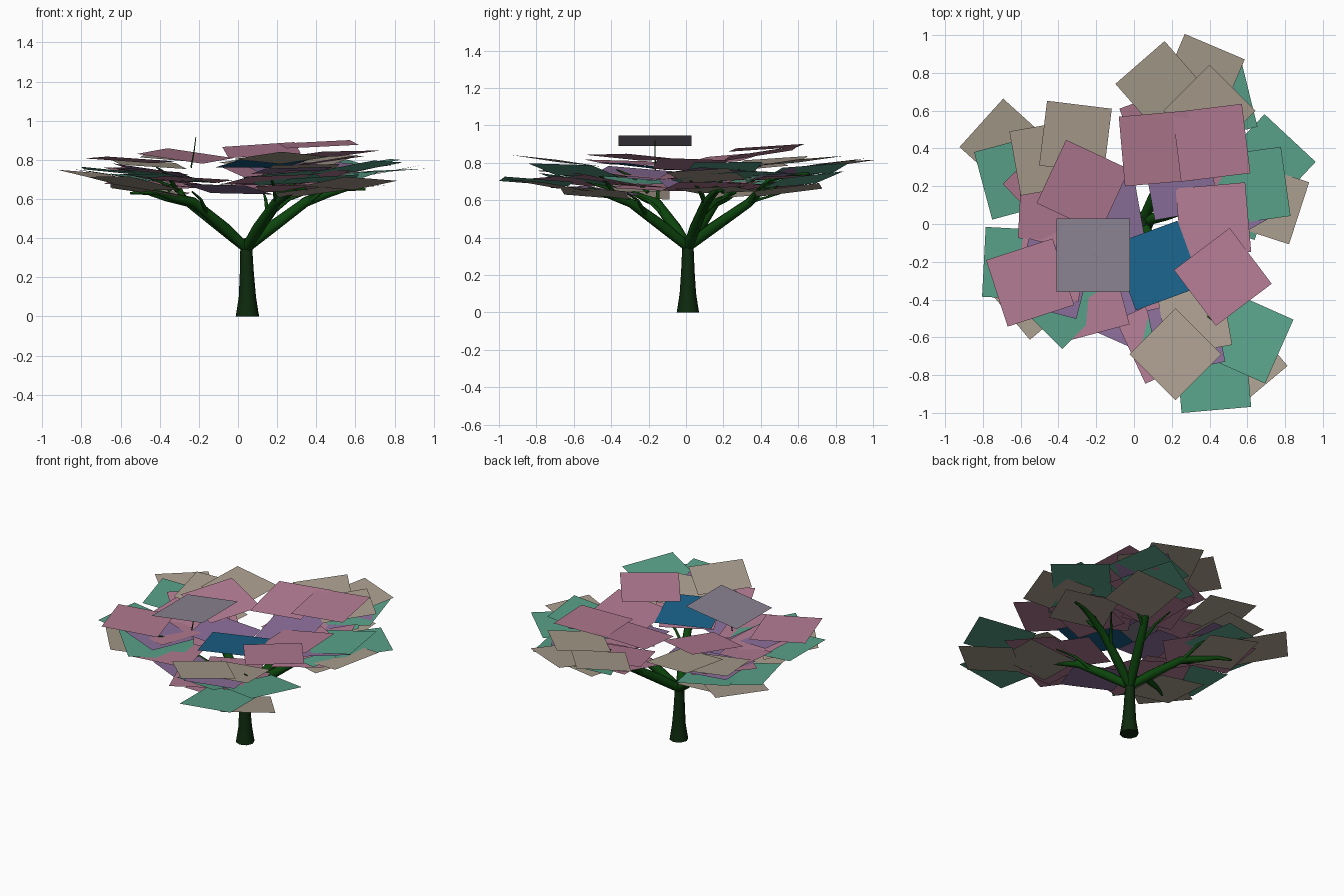
import bpy, random
from math import radians
from mathutils import Vector, Matrix

if "Cube" in bpy.data.objects:
    bpy.data.objects.remove(bpy.data.objects["Cube"])

random.seed(11)


def material(name, rgb):
    m = bpy.data.materials.new(name)
    m.diffuse_color = (*rgb, 1)
    m.use_nodes = True
    m.node_tree.nodes["Principled BSDF"].inputs["Base Color"].default_value = m.diffuse_color
    return m


BARK = material("bark", (0.004, 0.022, 0.004))
GREEN = material("branch_green", (0.004, 0.06, 0.004))
LEAF = {
    "p": material("leaf_pink", (0.45, 0.20, 0.29)),
    "v": material("leaf_violet", (0.26, 0.16, 0.33)),
    "t": material("leaf_tan", (0.40, 0.34, 0.27)),
    "g": material("leaf_teal", (0.10, 0.36, 0.25)),
    "b": material("leaf_blue", (0.01, 0.12, 0.25)),
    "s": material("leaf_slate", (0.25, 0.22, 0.28)),
}


def tube(name, points, mat):
    """Tapered tube through (x, y, z, radius) points."""
    cu = bpy.data.curves.new(name, "CURVE")
    cu.dimensions = "3D"
    cu.bevel_depth = 1
    cu.bevel_resolution = 2
    cu.use_fill_caps = True
    sp = cu.splines.new("POLY")
    sp.points.add(len(points) - 1)
    for p, (x, y, z, r) in zip(sp.points, points):
        p.co = (x, y, z, 1)
        p.radius = r
    cu.materials.append(mat)
    ob = bpy.data.objects.new(name, cu)
    bpy.context.collection.objects.link(ob)
    bpy.ops.object.select_all(action="DESELECT")
    bpy.context.view_layer.objects.active = ob
    ob.select_set(True)
    bpy.ops.object.convert(target="MESH")
    bpy.ops.object.shade_smooth_by_angle(angle=radians(50))


def card(name, x, y, z, turn, mat, size=0.37, slope=None):
    """Square leaf sheet, turned about z, rising away from the trunk."""
    h = size / 2
    if slope is None:
        slope = Vector((x, y)).normalized() * 0.13
        slope += Vector((random.uniform(-.06, .06), random.uniform(-.06, .06)))
    rot = Matrix.Rotation(radians(turn), 3, "Z")
    verts = []
    for c in ((-h, -h), (h, -h), (h, h), (-h, h)):
        v = rot @ Vector((*c, 0))
        verts.append((x + v.x, y + v.y, z + slope[0] * v.x + slope[1] * v.y))
    me = bpy.data.meshes.new(name)
    me.from_pydata(verts, [], [(0, 1, 2, 3)])
    me.materials.append(mat)
    bpy.context.collection.objects.link(bpy.data.objects.new(name, me))


# Trunk with flared foot
tube("trunk", [(.048, .01, 0, .06), (.048, .01, .035, .054), (.048, .01, .1, .044),
               (.045, .01, .22, .036), (.042, .01, .36, .030), (.04, .01, .40, .026)], BARK)


def cluster(key, tip, sheets):
    """One main branch with twigs, its upper leaf sheets and the layers below."""
    tx, ty, tz = tip

    def at(f):
        return .042 + (tx - .042) * f, .01 + (ty - .01) * f
    # Main branch: straight up and out, then levelling off
    tube(key + "_branch", [(*at(0), .35, .026), (*at(.2), .45, .031), (*at(.5), .585, .025),
                           (*at(.7), tz - .02, .020), (*at(.85), tz + .005, .014),
                           (*at(1), tz, .006)], GREEN)
    # Side twigs reaching into the leaves
    for i, (f, side, rise) in enumerate(((.35, .5, .13), (.5, -.55, .13), (.65, .35, .12))):
        x, y = at(f)
        d = Vector((tx, ty)) * .3 + Vector((-ty, tx)) * side * .4
        z = .35 + f * .45
        tube(f"{key}_twig_{i}", [(x, y, z, .012), (x + d.x * .5, y + d.y * .5, z + rise * .7, .008),
                                 (x + d.x, y + d.y, z + rise, .004)], GREEN)
    # Visible upper leaf sheets; the tan and violet ones are a little smaller
    for i, (x, y, turn, z, c) in enumerate(sheets):
        card(f"{key}_leaf_{i}", x, y, z, turn, LEAF[c], .345 if c in "tv" else .37)
    # Lower layers of leaf sheets under the canopy
    for i in range(6):
        x, y = at(.95 - .07 * (i * 2 % 5))
        card(f"{key}_lower_leaf_{i}", x + random.uniform(-.09, .09), y + random.uniform(-.09, .09),
             .645 + .02 * i + random.uniform(-.01, .01), random.uniform(0, 90),
             LEAF["tppgpv"[i]], .35)


# Sheets are (x, y, turn, z, colour)
cluster("back", (.36, .66, .74), [
    (.36, .78, -23, .79, "t"), (.43, .65, 14, .76, "g"), (.145, .725, 41, .79, "t"),
    (.40, .60, 45, .81, "t"), (.12, .40, 5, .85, "p"), (.41, .43, 7, .88, "p"),
    (.16, .50, 20, .74, "p")])
cluster("right", (.65, .20, .65), [
    (.70, .32, -43, .74, "g"), (.62, .20, 8, .77, "g"), (.71, .11, -18, .73, "t"),
    (.25, .22, 10, .76, "v"), (.42, .02, 5, .79, "p")])
cluster("front", (.35, -.60, .65), [
    (.47, -.28, 37, .83, "p"), (.12, -.22, 20, .78, "b"), (.22, -.69, 45, .81, "t"),
    (.60, -.60, -24, .76, "g"), (.42, -.80, 5, .70, "g"), (.57, -.73, 40, .68, "t"),
    (.15, -.60, 25, .70, "p"), (.32, -.50, 10, .75, "t")])
cluster("front_left", (-.50, -.32, .63), [
    (-.55, -.31, 18, .80, "p"), (-.61, -.21, -3, .74, "g"), (-.53, -.37, 40, .68, "t"),
    (-.38, -.40, 45, .72, "g"), (-.25, -.40, 15, .70, "p"), (-.05, -.45, -24, .65, "v")])
cluster("back_left", (-.55, .30, .63), [
    (-.68, .42, 48, .71, "t"), (-.31, .46, -7, .81, "t"), (-.46, .35, 10, .78, "t"),
    (-.27, .20, -25, .82, "p"), (-.62, .25, 15, .72, "g"), (-.42, .10, -3, .73, "p"),
    (-.14, .05, 10, .69, "v")])

# Highest sheet standing on its own twig
card("top_leaf", -.215, -.165, .918, 0, LEAF["s"], .39, (.14, 0))
tube("top_twig", [(-.24, -.165, .76, .004), (-.225, -.165, .84, .003), (-.215, -.165, .918, .002)], GREEN)
